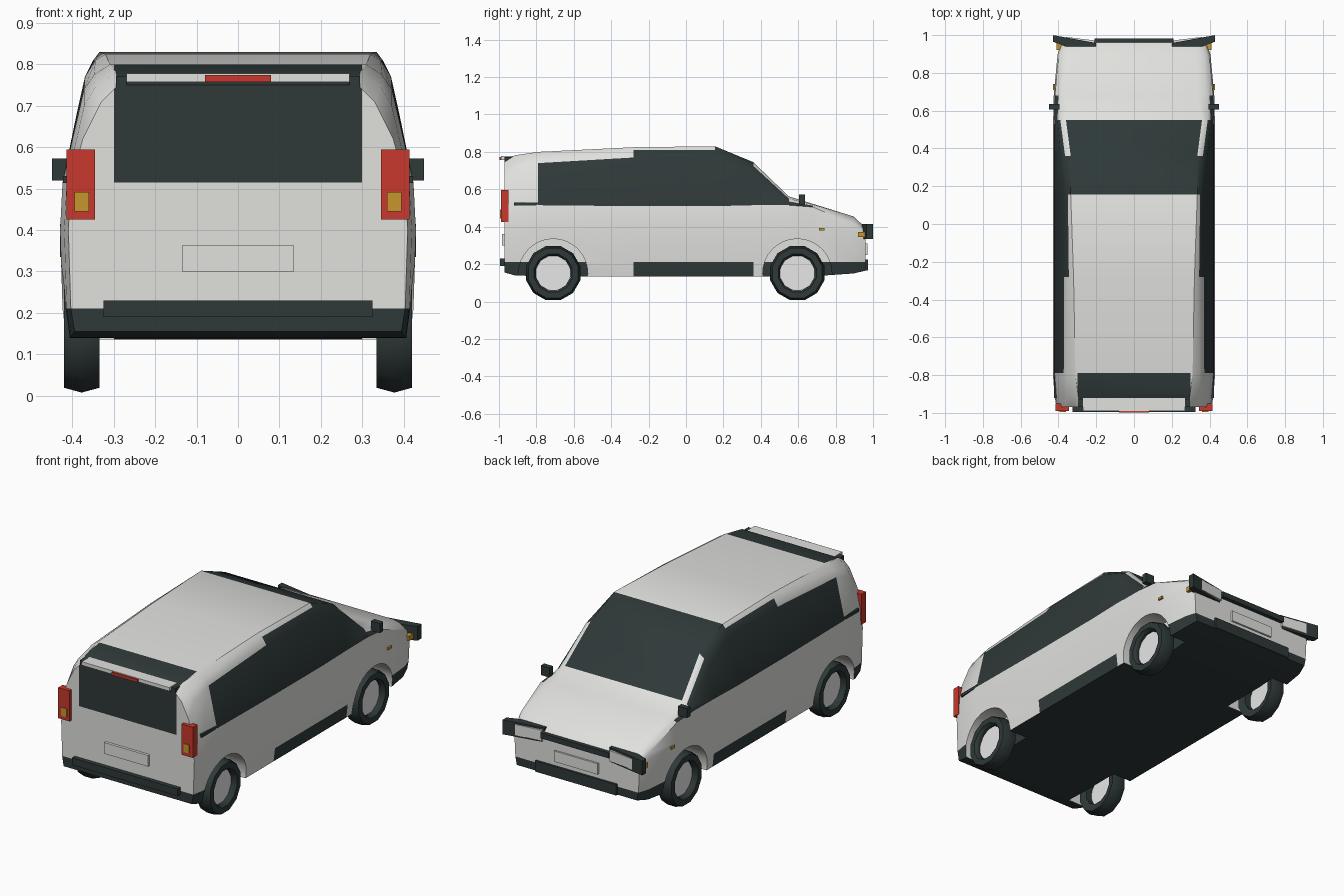
import bpy, bmesh, math
from mathutils import Matrix, Vector

cube = bpy.data.objects.get("Cube")
if cube:
    bpy.data.objects.remove(cube, do_unlink=True)


def material(name, r, g, b):
    m = bpy.data.materials.new(name)
    m.use_nodes = True
    m.diffuse_color = (r, g, b, 1)
    m.node_tree.nodes["Principled BSDF"].inputs["Base Color"].default_value = (r, g, b, 1)
    return m


PAINT = material("light_grey_paint", .75, .75, .73)
DARK = material("dark_trim", .028, .04, .04)
RED = material("lamp_red", .58, .04, .026)
AMBER = material("lamp_amber", .57, .3, .026)
WHITE = material("wheel_white", .95, .95, .95)


def make(name, bm, *mats):
    bmesh.ops.recalc_face_normals(bm, faces=bm.faces)
    me = bpy.data.meshes.new(name)
    bm.to_mesh(me)
    bm.free()
    for m in mats:
        me.materials.append(m)
    ob = bpy.data.objects.new(name, me)
    bpy.context.collection.objects.link(ob)
    return ob


def box(name, mat, x, y, z):
    """Box from three (low, high) ranges."""
    bm = bmesh.new()
    bmesh.ops.create_cube(bm, size=1)
    for v in bm.verts:
        v.co = [(a + b) / 2 + c * (b - a) for (a, b), c in zip((x, y, z), v.co)]
    return make(name, bm, mat)


def prism(name, mat, outline, z0, z1):
    """Plan outline raised from z0 to z1."""
    bm = bmesh.new()
    face = bm.faces.new([bm.verts.new((x, y, z0)) for x, y in outline])
    out = bmesh.ops.extrude_face_region(bm, geom=[face])["geom"]
    for v in out:
        if isinstance(v, bmesh.types.BMVert):
            v.co.z = z1
    return make(name, bm, mat)


def smooth(ob, angle=32):
    bpy.ops.object.select_all(action="DESELECT")
    ob.select_set(True)
    bpy.context.view_layer.objects.active = ob
    bpy.ops.object.shade_smooth_by_angle(angle=math.radians(angle))


SIDES = (("left", 1), ("right", -1))
WHEELS = (("rear", -.71), ("front", .595))

# Body stations: y, half width, floor, belt, window top, shoulder, roof edge
stations = [
    (-.97, .41, .155, .515, (.375, .62), (.33, .71), (.29, .75)),
    (-.915, .42, .14, .515, (.372, .70), (.345, .745), (.295, .782)),
    (-.79, .43, .135, .515, (.372, .74), (.348, .775), (.31, .80)),
    (-.28, .43, .135, .51, (.37, .77), (.345, .81), (.32, .825)),
    (.155, .43, .135, .51, (.37, .77), (.35, .81), (.335, .83)),
    (.36, .43, .135, .515, (.39, .68), (.365, .725), (.335, .745)),
    (.55, .428, .135, .515, (.405, .535), (.39, .55), (.36, .562)),
    (.68, .425, .135, .505, (.40, .512), (.385, .518), (.34, .522)),
    (.895, .405, .15, .41, (.39, .43), (.37, .445), (.33, .455)),
    (.96, .385, .165, .36, (.375, .375), (.36, .385), (.33, .395)),
]
SILL, BELT, UPPER, SHOULDER, ROOF, FLOOR = 0, 3, 4, 5, 6, 7


def is_dark(strip, y):
    return (strip == FLOOR
            or strip == SILL and (y < -.79 or -.28 < y < .36 or y > .55)
            or strip == BELT and -.79 < y < .68
            or strip == UPPER and -.28 < y < .55
            or strip == SHOULDER and .155 < y < .36
            or strip == ROOF and .155 < y < .55)


bm = bmesh.new()
rings = []
for y, w, floor, belt, *top in stations:
    half = [(w - .015, floor), (w - .006, .21), (w, min(.40, belt - .03)),
            (w - .006, belt)] + top
    rings.append([[bm.verts.new((s * x, y, z)) for x, z in half] for _, s in SIDES])


def face(verts, dark):
    bm.faces.new(verts).material_index = int(dark)


for i in range(len(rings) - 1):
    a, b = rings[i], rings[i + 1]
    mid = (stations[i][0] + stations[i + 1][0]) / 2
    for k in range(6):
        for s in (0, 1):
            face((a[s][k], a[s][k + 1], b[s][k + 1], b[s][k]), is_dark(k, mid))
    for strip, k in ((ROOF, 6), (FLOOR, 0)):
        face((a[0][k], a[1][k], b[1][k], b[0][k]), is_dark(strip, mid))
for left, right in (rings[0], rings[-1]):
    for k in range(6):
        face((left[k], left[k + 1], right[k + 1], right[k]), k == SILL)

# Rear window, cut into the tail
for s in (1, -1):
    tail = [f for f in bm.faces if f.calc_center_median().y < -.79
            and f.calc_center_median().z > .515]
    geom = tail + list({e for f in tail for e in f.edges}) + list({v for f in tail for v in f.verts})
    bmesh.ops.bisect_plane(bm, geom=geom, plane_co=(s * .3, 0, 0), plane_no=(1, 0, 0))
bm.normal_update()
for f in bm.faces:
    c = f.calc_center_median()
    if c.y < -.79 and c.z > .515 and abs(c.x) < .28:
        f.material_index = 1
body = make("body", bm, PAINT, DARK)

# Wheel wells
for end, y in WHEELS:
    for side, s in SIDES:
        bm = bmesh.new()
        bmesh.ops.create_cone(bm, cap_ends=True, segments=32, radius1=.185, radius2=.185, depth=.2,
                              matrix=Matrix.Translation((s * .4, y, .15)) @ Matrix.Rotation(math.pi / 2, 4, "Y"))
        cutter = make("well_cutter", bm, PAINT)
        mod = body.modifiers.new("well", "BOOLEAN")
        mod.operation, mod.solver, mod.object = "DIFFERENCE", "EXACT", cutter
        bpy.context.view_layer.objects.active = body
        bpy.ops.object.modifier_apply(modifier=mod.name)
        bpy.data.objects.remove(cutter, do_unlink=True)

# Lower part of each well is trim
bm = bmesh.new()
bm.from_mesh(body.data)
walls = [f for f in bm.faces if abs(abs(f.calc_center_median().x) - .3) < .002 and abs(f.normal.x) > .9]
geom = walls + list({e for f in walls for e in f.edges}) + list({v for f in walls for v in f.verts})
bmesh.ops.bisect_plane(bm, geom=geom, plane_co=(0, 0, .21), plane_no=(0, 0, 1))
for f in bm.faces:
    c = f.calc_center_median()
    if abs(abs(c.x) - .3) < .002 and abs(f.normal.x) > .9 and c.z < .21:
        f.material_index = 1
bm.to_mesh(body.data)
bm.free()
smooth(body)

# Wheels: faceted tyre ring with a recessed hub plate
tyre_profile = [(.095, .345), (.138, .335), (.15, .378), (.138, .42), (.105, .42), (.095, .405)]
for end, y in WHEELS:
    for side, s in SIDES:
        bm = bmesh.new()
        n = 12
        loops = []
        for i in range(n):
            t = math.tau * (i + .5) / n
            loops.append([bm.verts.new((s * x, y + r * math.sin(t), .152 + r * math.cos(t)))
                          for r, x in tyre_profile])
        m = len(tyre_profile)
        for i in range(n):
            a, b = loops[i], loops[(i + 1) % n]
            for k in range(m):
                bm.faces.new((a[k], a[(k + 1) % m], b[(k + 1) % m], b[k]))
        smooth(make(f"{end}_{side}_tyre", bm, DARK))
        bm = bmesh.new()
        bmesh.ops.create_cone(bm, cap_ends=True, segments=n, radius1=.097, radius2=.097, depth=.008,
                              matrix=Matrix.Translation((s * .385, y, .152)) @ Matrix.Rotation(math.pi / 2, 4, "Y"))
        make(f"{end}_{side}_hub", bm, WHITE)


def pair(name, mat, x, y, z):
    for side, s in SIDES:
        box(f"{side}_{name}", mat, sorted((s * x[0], s * x[1])), y, z)


# Tail fittings
pair("tail_lamp", RED, (.345, .415), (-.99, -.95), (.425, .595))
pair("tail_indicator", AMBER, (.36, .395), (-.994, -.98), (.445, .492))
pair("belt_strip", DARK, (.40, .423), (-.92, -.79), (.513, .53))
box("spoiler", PAINT, (-.27, .27), (-.99, -.91), (.758, .778))
pair("spoiler_foot", DARK, (.27, .295), (-.97, -.91), (.745, .772))
box("high_brake_lamp", RED, (-.08, .08), (-.998, -.97), (.758, .774))
box("rear_plate", PAINT, (-.135, .135), (-.985, -.96), (.30, .362))
box("rear_bumper", DARK, (-.325, .325), (-.995, -.955), (.19, .23))

# Nose fittings
for side, s in SIDES:
    prism(f"{side}_lamp_housing", DARK,
          [(s * .43, 1.0), (s * .43, .965), (s * .36, .94), (s * .2, .94), (s * .2, .958)], .335, .415)
    prism(f"{side}_headlamp", PAINT,
          [(s * .36, .99), (s * .36, .975), (s * .21, .95), (s * .21, .972)], .345, .405)
pair("front_indicator", AMBER, (.36, .41), (.92, .962), (.345, .372))
pair("side_marker", AMBER, (.41, .43), (.71, .74), (.38, .393))
box("grille_strip", DARK, (-.21, .21), (.945, .982), (.365, .395))
box("front_plate", PAINT, (-.135, .135), (.95, .97), (.25, .31))
box("front_bumper", DARK, (-.25, .25), (.94, .972), (.165, .225))

# Door mirrors
pair("mirror", DARK, (.395, .45), (.605, .635), (.52, .573))
